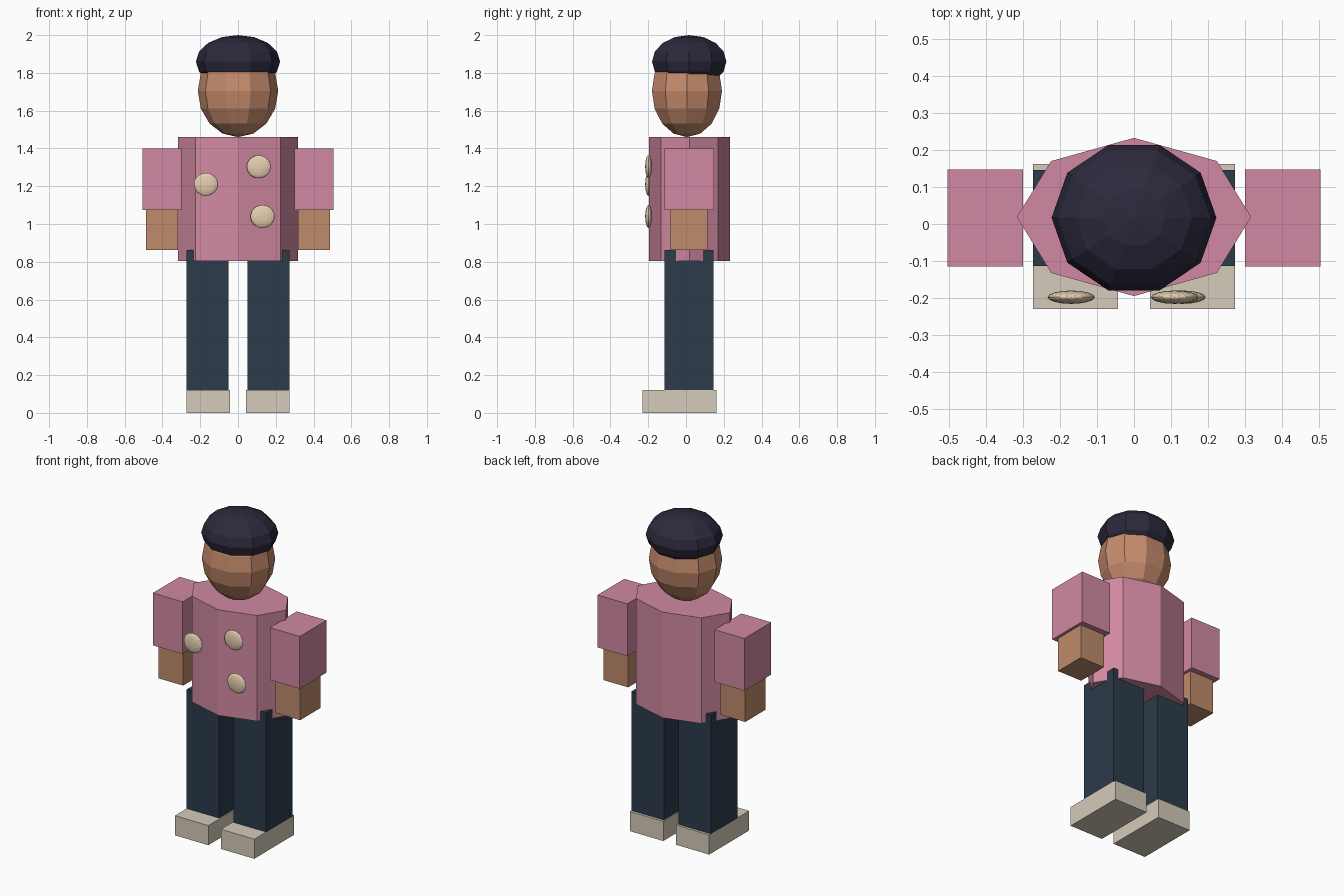
import bpy, bmesh
from math import radians
from mathutils import Matrix

if "Cube" in bpy.data.objects:
    bpy.data.objects.remove(bpy.data.objects["Cube"])


def material(name, rgb):
    m = bpy.data.materials.new(name)
    m.diffuse_color = (*rgb, 1)
    m.use_nodes = True
    m.node_tree.nodes["Principled BSDF"].inputs["Base Color"].default_value = m.diffuse_color
    return m


PINK = material("pink_cloth", (0.64, 0.25, 0.36))
SKIN = material("skin", (0.52, 0.26, 0.15))
HEAD = material("face_skin", (0.56, 0.26, 0.15))
NAVY = material("navy_cloth", (0.025, 0.045, 0.07))
CREAM = material("cream", (0.66, 0.60, 0.49))
BUTTON = material("button_tan", (0.78, 0.62, 0.43))
DARK = material("hat_dark", (0.025, 0.022, 0.045))


def finish(bm, name, mat, center, scale):
    # shape the unit primitive and add it to the scene
    bm.transform(Matrix.Diagonal((*scale, 1)))
    me = bpy.data.meshes.new(name)
    bm.to_mesh(me)
    bm.free()
    me.materials.append(mat)
    ob = bpy.data.objects.new(name, me)
    ob.location = center
    bpy.context.collection.objects.link(ob)
    return ob


def box(name, mat, x, y, z):
    bm = bmesh.new()
    bmesh.ops.create_cube(bm, size=1)
    center = [(a + b) / 2 for a, b in (x, y, z)]
    return finish(bm, name, mat, center, [abs(b - a) for a, b in (x, y, z)])


def ellipsoid(name, mat, center, radii, segments, rings):
    bm = bmesh.new()
    # quarter turn puts a corner on the x axis
    bmesh.ops.create_uvsphere(bm, u_segments=segments, v_segments=rings, radius=1,
                              matrix=Matrix.Rotation(radians(90), 4, 'Z'))
    return finish(bm, name, mat, center, radii)


# Torso: eight-sided oval prism
bm = bmesh.new()
bmesh.ops.create_cone(bm, cap_ends=True, segments=8, radius1=1, radius2=1, depth=1)
finish(bm, "torso", PINK, (0, 0.019, 1.133), (0.317, 0.214, 0.657))

# Head and hat
ellipsoid("head", HEAD, (0, 0.005, 1.705), (0.213, 0.195, 0.245), 10, 8)
ellipsoid("hat", DARK, (0, 0.017, 1.86), (0.223, 0.207, 0.14), 10, 8)

# Limbs, mirrored left and right
for side, s in (("left", 1), ("right", -1)):
    box(side + "_sleeve", PINK, (s * 0.30, s * 0.505), (-0.115, 0.148), (1.075, 1.40))
    box(side + "_hand", SKIN, (s * 0.318, s * 0.487), (-0.085, 0.114), (0.863, 1.08))
    box(side + "_leg", NAVY, (s * 0.05, s * 0.273), (-0.114, 0.146), (0.12, 0.862))
    box(side + "_shoe", CREAM, (s * 0.043, s * 0.273), (-0.23, 0.162), (0, 0.122))

# Jacket buttons
for i, (x, z) in enumerate(((-0.17, 1.21), (0.11, 1.303), (0.13, 1.04))):
    ellipsoid(f"button_{i + 1}", BUTTON, (x, -0.198, z), (0.064, 0.018, 0.061), 16, 12)
